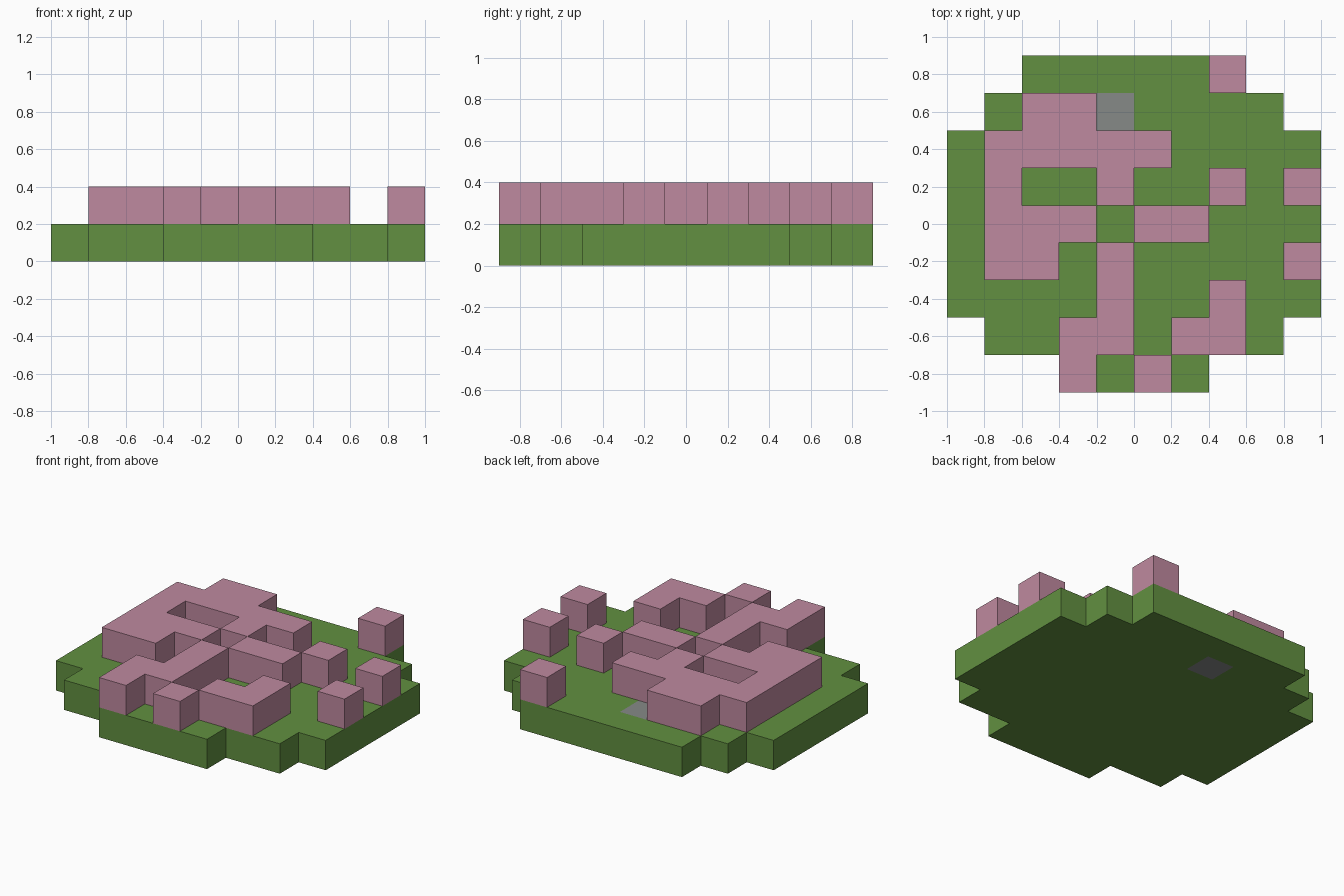
import bpy
import bmesh

cube = bpy.data.objects.get("Cube")
if cube:
    bpy.data.objects.remove(cube, do_unlink=True)

CELL = 0.2
# Plan from back row to front row: g = leaf, p = petal, s = stone, . = empty
PLAN = [
    "..gggggp..",
    ".gppsgggg.",
    "gpppppgggg",
    "gpggpggpgp",
    "gpppgppggg",
    "gppgpggggp",
    "ggggpggpgg",
    ".ggppgppg.",
    "...pgpg...",
]
COLS, ROWS = len(PLAN[0]), len(PLAN)


def material(name, rgb):
    mat = bpy.data.materials.new(name)
    mat.use_nodes = True
    color = (*rgb, 1.0)
    mat.diffuse_color = color
    mat.node_tree.nodes["Principled BSDF"].inputs["Base Color"].default_value = color
    return mat


def cells_of(kinds):
    return {(c, ROWS - 1 - r) for r, row in enumerate(PLAN)
            for c, kind in enumerate(row) if kind in kinds}


def slab(name, cells, bottom, top, mat):
    """Extrude a set of grid cells into one closed block with no inner walls."""
    bm = bmesh.new()
    verts = {}

    def vert(c, r, z):
        key = (c, r, z)
        if key not in verts:
            verts[key] = bm.verts.new(((c - COLS / 2) * CELL, (r - ROWS / 2) * CELL, z))
        return verts[key]

    for c, r in sorted(cells):
        ring = [(c, r), (c + 1, r), (c + 1, r + 1), (c, r + 1)]
        sides = [(c, r - 1), (c + 1, r), (c, r + 1), (c - 1, r)]
        bm.faces.new([vert(*p, top) for p in ring])
        bm.faces.new([vert(*p, bottom) for p in reversed(ring)])
        for i, beside in enumerate(sides):
            if beside not in cells:
                a, b = ring[i], ring[(i + 1) % 4]
                bm.faces.new([vert(*a, bottom), vert(*b, bottom),
                              vert(*b, top), vert(*a, top)])

    # Merge coplanar cells into clean flat faces
    bmesh.ops.dissolve_limit(bm, angle_limit=0.01, verts=bm.verts[:], edges=bm.edges[:])
    mesh = bpy.data.meshes.new(name)
    bm.to_mesh(mesh)
    bm.free()
    mesh.materials.append(mat)
    obj = bpy.data.objects.new(name, mesh)
    bpy.context.collection.objects.link(obj)
    return obj


leaf_green = material("leaf_green", (0.122, 0.279, 0.052))
petal_pink = material("petal_pink", (0.520, 0.252, 0.348))
stone_grey = material("stone_grey", (0.240, 0.252, 0.242))

# Leaf base, the stone set flush into it, and the raised petals
slab("leaf_base", cells_of("gp"), 0, CELL, leaf_green)
slab("inset_stone", cells_of("s"), 0, CELL, stone_grey)
slab("petal_blocks", cells_of("p"), CELL, 2 * CELL, petal_pink)
